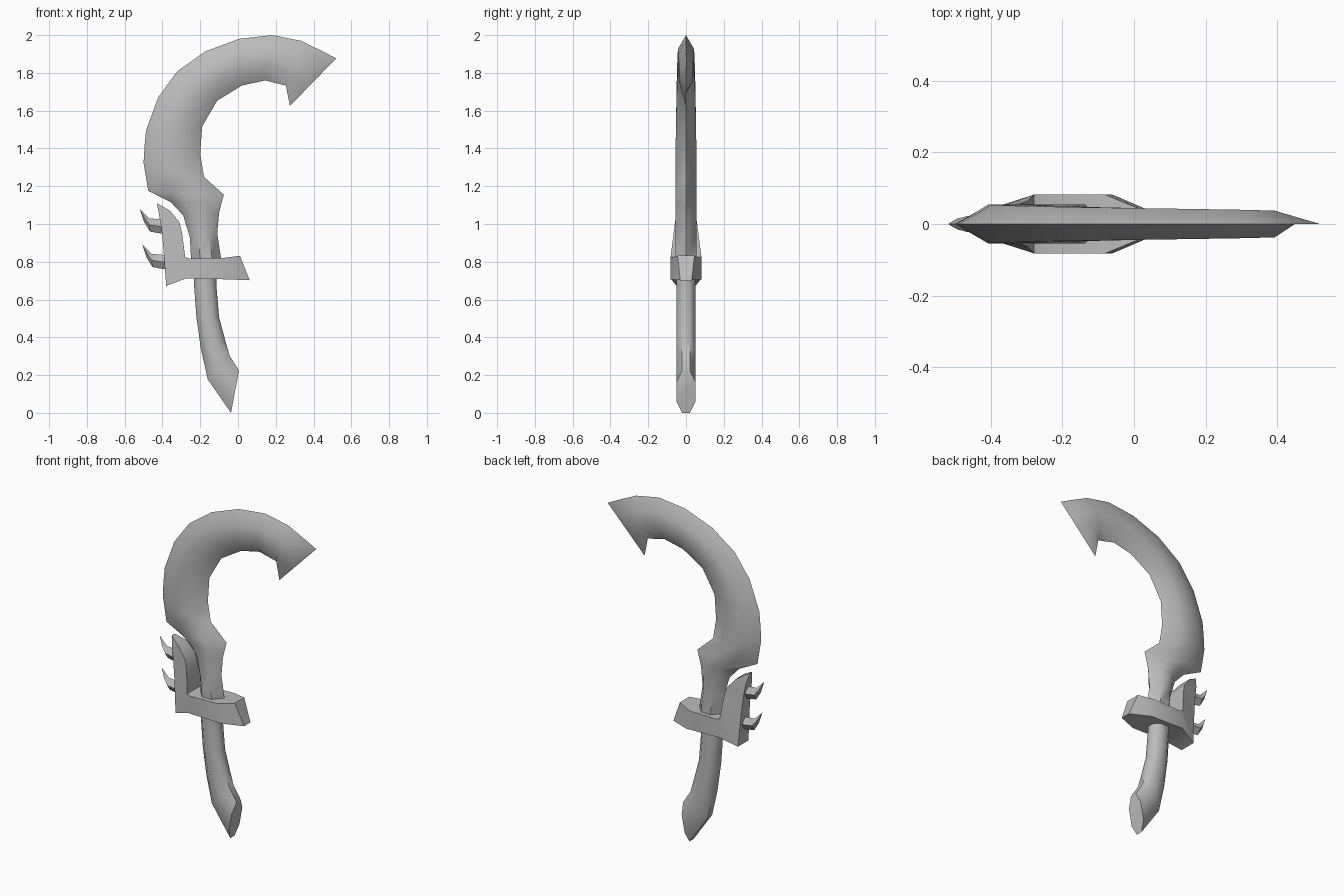
import bpy
import bmesh
import math
from mathutils import Vector

default = bpy.data.objects.get("Cube")
if default:
    bpy.data.objects.remove(default, do_unlink=True)

# Single plain grey finish
COLOUR = (0.5, 0.5, 0.5, 1.0)
grey = bpy.data.materials.new("plain grey")
grey.use_nodes = True
grey.diffuse_color = COLOUR
shader = next(n for n in grey.node_tree.nodes if n.type == 'BSDF_PRINCIPLED')
shader.inputs["Base Color"].default_value = COLOUR

# Cross-sections: (fraction from outer edge to inner edge, share of half thickness)
HEXAGON = [(0, 0), (0.3, 1), (0.7, 1), (1, 0)]
OCTAGON = [(0, 0.4), (0.27, 1), (0.73, 1), (1, 0.4)]
BOX = [(0, 1), (1, 1)]
DIAMOND = [(0, 0), (0.5, 1), (1, 0)]


def loft(name, stations, section, smooth_angle):
    """Skin a section through stations of (outer xz, inner xz, outer half, inner half)."""
    bm = bmesh.new()
    rings = []
    for outer, inner, half_outer, half_inner in stations:
        outer, inner = Vector(outer), Vector(inner)
        front, back = [], []
        for fraction, share in section:
            x, z = outer.lerp(inner, fraction)
            y = share * (half_outer + (half_inner - half_outer) * fraction)
            front.append(bm.verts.new((x, -y, z)))
            back.append(bm.verts.new((x, y, z)))
        rings.append(front + back[::-1])
    count = len(rings[0])
    for low, high in zip(rings, rings[1:]):
        for i in range(count):
            j = (i + 1) % count
            bm.faces.new((low[i], low[j], high[j], high[i]))
    for ring, station in ((rings[0], stations[0]), (rings[-1], stations[-1])):
        if station[2] + station[3] > 0:
            bm.faces.new(ring)
    bmesh.ops.remove_doubles(bm, verts=bm.verts, dist=0.0002)
    bmesh.ops.recalc_face_normals(bm, faces=bm.faces)
    mesh = bpy.data.meshes.new(name)
    bm.to_mesh(mesh)
    bm.free()
    mesh.materials.append(grey)
    obj = bpy.data.objects.new(name, mesh)
    bpy.context.collection.objects.link(obj)
    bpy.ops.object.select_all(action='DESELECT')
    obj.select_set(True)
    bpy.context.view_layer.objects.active = obj
    bpy.ops.object.shade_smooth_by_angle(angle=math.radians(smooth_angle))
    return obj


# Hooked blade: outer and inner edges from the neck round to the barbed tip
blade_edges = [
    ((-0.24, 0.74), (-0.10, 0.74)),
    ((-0.25, 0.84), (-0.09, 0.82)),
    ((-0.255, 0.93), (-0.11, 0.95)),
    ((-0.29, 1.045), (-0.10, 1.06)),
    ((-0.355, 1.115), (-0.09, 1.10)),
    ((-0.475, 1.175), (-0.075, 1.155)),
    ((-0.50, 1.325), (-0.18, 1.25)),
    ((-0.495, 1.41), (-0.20, 1.37)),
    ((-0.487, 1.495), (-0.19, 1.515)),
    ((-0.423, 1.67), (-0.15, 1.585)),
    ((-0.323, 1.807), (-0.11, 1.653)),
    ((-0.175, 1.913), (-0.045, 1.693)),
    ((0.005, 1.98), (0.02, 1.733)),
    ((0.18, 2.0), (0.143, 1.76)),
    ((0.333, 1.97), (0.254, 1.733)),
    ((0.45, 1.913), (0.262, 1.69)),
    ((0.52, 1.877), (0.275, 1.625)),
]
last = len(blade_edges) - 1
blade_stations = []
for i, (outer, inner) in enumerate(blade_edges):
    half = 0 if i == last else min(0.055, 0.072 - 0.037 * i / last)
    blade_stations.append((outer, inner, half, half))
loft("blade", blade_stations, HEXAGON, 48)

# Curved grip flaring into a slanted pommel
grip_edges = [
    ((-0.235, 0.78), (-0.115, 0.78)),
    ((-0.233, 0.68), (-0.115, 0.68)),
    ((-0.22, 0.505), (-0.10, 0.505)),
    ((-0.196, 0.336), (-0.065, 0.375)),
    ((-0.16, 0.177), (-0.043, 0.30)),
    ((-0.037, 0.0), (0.005, 0.225)),
]
loft("grip", [(a, b, 0.05, 0.05) for a, b in grip_edges], OCTAGON, 50)

# Crossguard that turns upward into a horn beside the blade
loft("guard", [
    ((0.062, 0.702), (0.01, 0.832), 0.03, 0.045),
    ((-0.06, 0.707), (-0.08, 0.82), 0.082, 0.082),
    ((-0.275, 0.712), (-0.26, 0.817), 0.082, 0.082),
    ((-0.38, 0.672), (-0.28, 0.825), 0.05, 0.082),
    ((-0.395, 0.87), (-0.295, 0.945), 0.04, 0.066),
    ((-0.405, 0.97), (-0.31, 1.01), 0.035, 0.058),
    ((-0.418, 1.05), (-0.36, 1.07), 0.03, 0.045),
    ((-0.43, 1.11), (-0.42, 1.105), 0.01, 0.02),
], BOX, 30)

# Two hooked spikes on the outside of the horn
spike = [
    ((-0.37, 1.025), (-0.37, 0.945), 0.025),
    ((-0.41, 1.025), (-0.41, 0.95), 0.025),
    ((-0.47, 1.03), (-0.466, 0.96), 0.022),
    ((-0.492, 1.052), (-0.497, 1.01), 0.015),
    ((-0.52, 1.08), (-0.52, 1.08), 0),
]
for name, shift in (("upper_spike", Vector((0, 0))), ("lower_spike", Vector((0.013, -0.188)))):
    loft(name, [(Vector(a) + shift, Vector(b) + shift, w, w) for a, b, w in spike], DIAMOND, 35)
